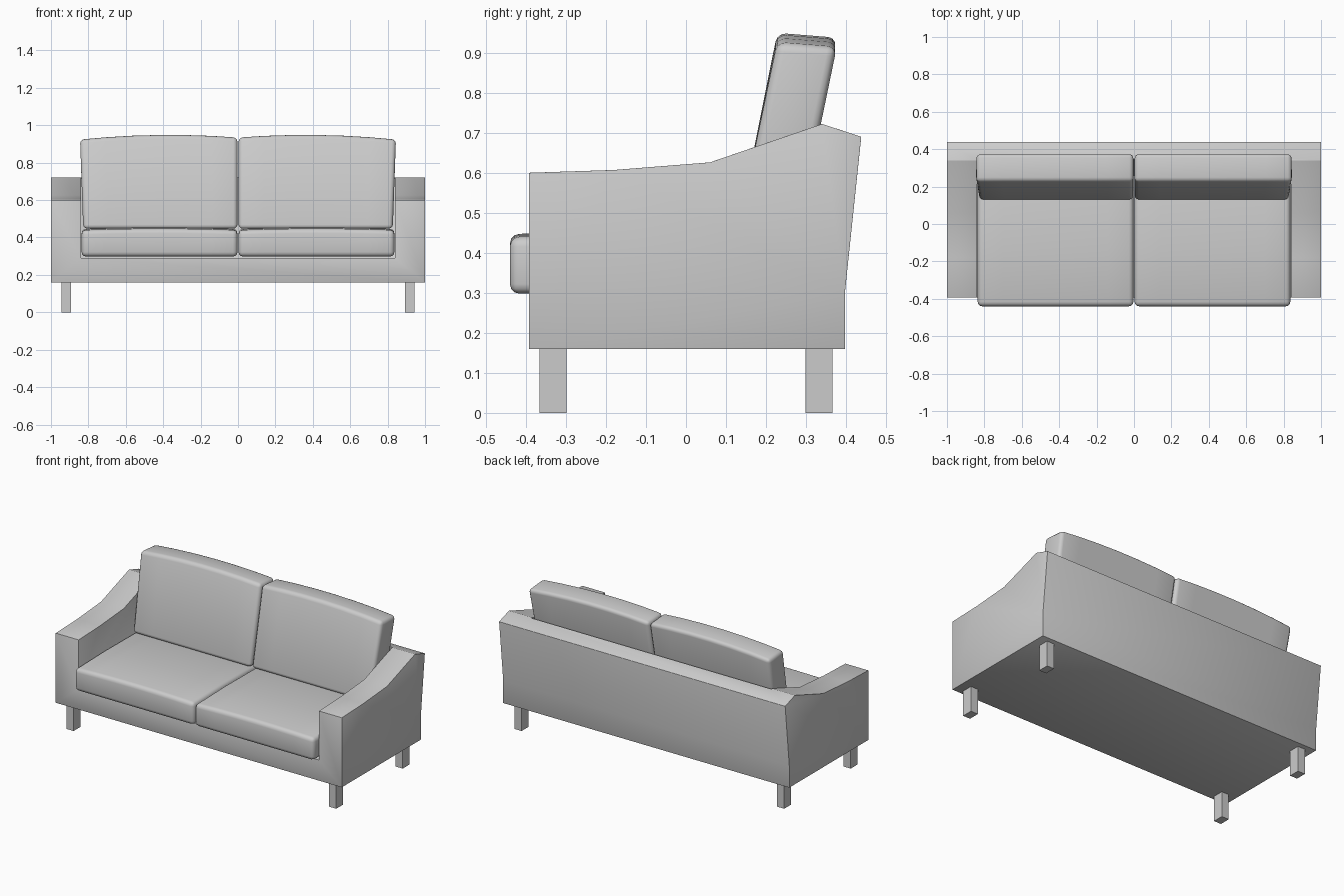
import bpy
import bmesh
import math

if "Cube" in bpy.data.objects:
    bpy.data.objects.remove(bpy.data.objects["Cube"], do_unlink=True)

# Single upholstery colour
fabric = bpy.data.materials.new("light_grey")
fabric.use_nodes = True
GREY = (0.6, 0.6, 0.6, 1)
fabric.diffuse_color = GREY
fabric.node_tree.nodes["Principled BSDF"].inputs["Base Color"].default_value = GREY


def prism(name, profile, stations, shape=None):
    """Sweep a (y, z) profile through x stations; shape adjusts each point."""
    bm = bmesh.new()
    rings = []
    for x in stations:
        points = [(x, y, z) for y, z in profile]
        if shape:
            points = [shape(*p) for p in points]
        rings.append([bm.verts.new(p) for p in points])
    n = len(profile)
    for a, b in zip(rings, rings[1:]):
        for i in range(n):
            j = (i + 1) % n
            bm.faces.new((a[i], a[j], b[j], b[i]))
    bm.faces.new(rings[0])
    bm.faces.new(rings[-1])
    bmesh.ops.recalc_face_normals(bm, faces=bm.faces)
    mesh = bpy.data.meshes.new(name)
    bm.to_mesh(mesh)
    bm.free()
    mesh.materials.append(fabric)
    obj = bpy.data.objects.new(name, mesh)
    bpy.context.collection.objects.link(obj)
    return obj


def select(obj):
    bpy.ops.object.select_all(action="DESELECT")
    obj.select_set(True)
    bpy.context.view_layer.objects.active = obj


def soften(obj, width, segments):
    bevel = obj.modifiers.new("rounded_edges", "BEVEL")
    bevel.width = width
    bevel.segments = segments
    bevel.limit_method = "ANGLE"
    bevel.angle_limit = math.radians(28)
    select(obj)
    bpy.ops.object.modifier_apply(modifier=bevel.name)
    bpy.ops.object.shade_smooth_by_angle(angle=math.radians(40))


def mirror(obj, both=False):
    mod = obj.modifiers.new("mirror", "MIRROR")
    mod.use_axis = (True, both, False)


# Frame: arms, back and base as one body with the seating space cut out
side = [(-0.392, 0.16), (-0.392, 0.60), (-0.18, 0.607), (0.06, 0.626),
        (0.34, 0.722), (0.438, 0.69), (0.397, 0.30), (0.397, 0.16)]
frame = prism("sofa_frame", side, [-1, 1])
space = [(-0.6, 0.29), (0.26, 0.29), (0.345, 0.72), (0.36, 0.9), (-0.6, 0.9)]
cutter = prism("seating_space_cutter", space, [-0.84, 0.84])
cutter.hide_render = True
cut = frame.modifiers.new("seating_space", "BOOLEAN")
cut.operation = "DIFFERENCE"
cut.solver = "EXACT"
cut.object = cutter
select(frame)
bpy.ops.object.modifier_apply(modifier=cut.name)
bpy.data.objects.remove(cutter, do_unlink=True)
soften(frame, 0.012, 2)

# Seat cushions, gently crowned
CENTRES = [0.003, 0.14, 0.28, 0.42, 0.56, 0.70, 0.836]


def crown(x, y, z):
    across = abs(x - 0.42) / 0.42
    return (x, y, z - 0.008 * across ** 2 if z > 0.4 else z)


seat = prism("seat_cushions",
             [(-0.44, 0.298), (-0.44, 0.447), (-0.15, 0.453), (0.23, 0.45), (0.23, 0.298)],
             CENTRES, crown)
soften(seat, 0.024, 3)
mirror(seat)


# Back cushions, leaning back, arched on top and flaring outward
def arch(x, y, z):
    height = (z - 0.45) / 0.5
    if z > 0.9:
        z -= 0.11 * (x - 0.36) ** 2
    return (x * (0.99 + 0.02 * height), y, z)


back = prism("back_cushions",
             [(0.127, 0.447), (0.228, 0.95), (0.377, 0.938), (0.28, 0.447)],
             CENTRES, arch)
soften(back, 0.022, 3)
mirror(back)

# Four square legs
leg = prism("legs", [(0.298, 0), (0.298, 0.17), (0.366, 0.17), (0.366, 0)],
            [0.893, 0.943])
mirror(leg, both=True)
